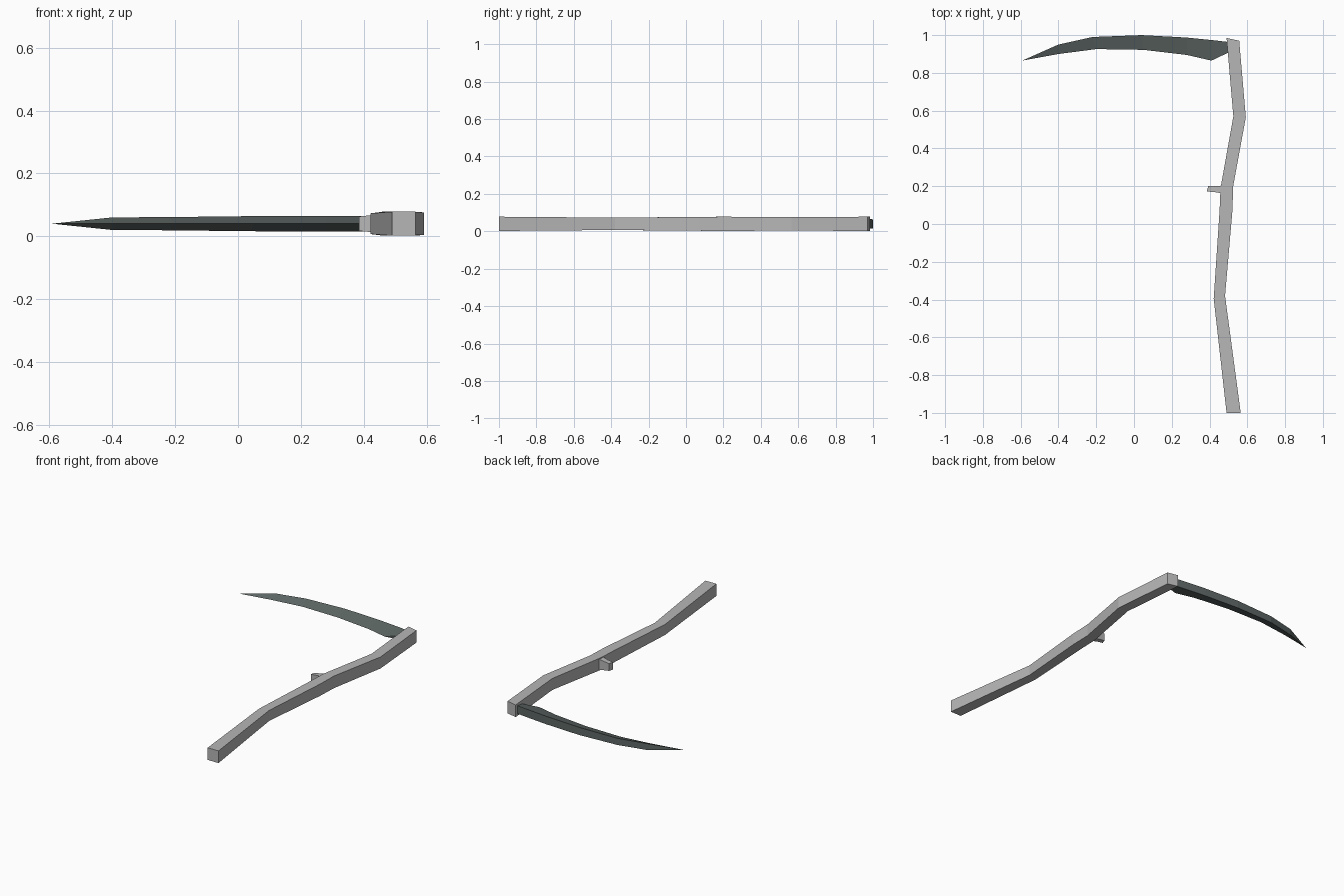
import bpy
import bmesh

cube = bpy.data.objects.get("Cube")
if cube:
    bpy.data.objects.remove(cube, do_unlink=True)

MID = 0.04  # height of the centre plane


def make_material(name, color):
    mat = bpy.data.materials.new(name)
    mat.use_nodes = True
    mat.diffuse_color = color
    mat.node_tree.nodes["Principled BSDF"].inputs["Base Color"].default_value = color
    return mat


def loft(name, sections, mat):
    """Each section: (x, y, half height) of one side, then of the other."""
    bm = bmesh.new()
    rings = []
    for (ax, ay, ah), (bx, by, bh) in sections:
        corners = [(ax, ay, MID - ah), (bx, by, MID - bh),
                   (bx, by, MID + bh), (ax, ay, MID + ah)]
        rings.append([bm.verts.new(c) for c in corners])
    for r, s in zip(rings, rings[1:]):
        for i in range(4):
            j = (i + 1) % 4
            bm.faces.new((r[i], r[j], s[j], s[i]))
    bm.faces.new(rings[0][::-1])
    bm.faces.new(rings[-1])
    # Close sharp edges and points
    bmesh.ops.remove_doubles(bm, verts=bm.verts, dist=0.0005)
    bmesh.ops.recalc_face_normals(bm, faces=bm.faces)
    mesh = bpy.data.meshes.new(name)
    bm.to_mesh(mesh)
    bm.free()
    mesh.materials.append(mat)
    obj = bpy.data.objects.new(name, mesh)
    bpy.context.collection.objects.link(obj)
    return obj


grey = make_material("handle grey", (0.47, 0.47, 0.47, 1))
steel = make_material("dark steel", (0.11, 0.135, 0.13, 1))

# Crooked square handle, from butt to head
loft("handle", [
    ((0.49, -1.0, 0.038), (0.565, -1.0, 0.038)),
    ((0.422, -0.395, 0.033), (0.482, -0.38, 0.033)),
    ((0.453, 0.07, 0.037), (0.521, 0.07, 0.037)),
    ((0.458, 0.19, 0.038), (0.525, 0.2, 0.038)),
    ((0.526, 0.57, 0.036), (0.592, 0.565, 0.036)),
    ((0.49, 0.985, 0.038), (0.557, 0.97, 0.038)),
], grey)

# Short grip peg, flaring into the handle
loft("grip_peg", [
    ((0.385, 0.172, 0.023), (0.393, 0.2, 0.023)),
    ((0.425, 0.169, 0.027), (0.425, 0.201, 0.027)),
    ((0.47, 0.162, 0.035), (0.47, 0.203, 0.035)),
], grey)

# Curved wedge blade: sharp inner edge, thick spine, blunt heel
loft("blade", [
    ((-0.592, 0.865, 0), (-0.592, 0.865, 0)),
    ((-0.4, 0.9, 0), (-0.4, 0.95, 0.02)),
    ((-0.2, 0.926, 0), (-0.22, 0.99, 0.021)),
    ((0.05, 0.922, 0), (0.04, 1.0, 0.024)),
    ((0.28, 0.895, 0), (0.28, 0.987, 0.025)),
    ((0.41, 0.865, 0), (0.42, 0.973, 0.025)),
    ((0.505, 0.91, 0.015), (0.505, 0.963, 0.025)),
], steel)
